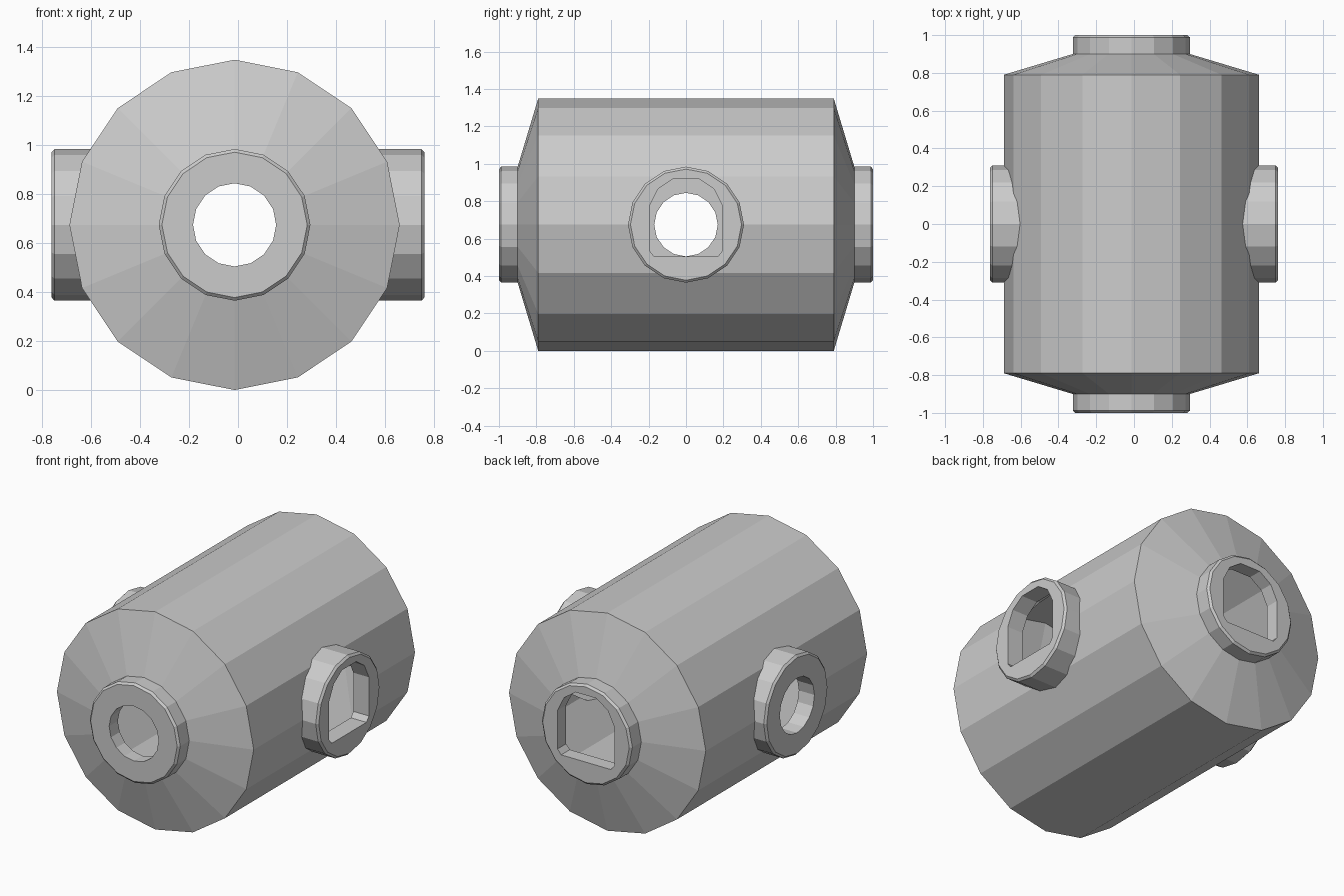
import bpy, bmesh
from math import sin, cos, pi

if "Cube" in bpy.data.objects:
    bpy.data.objects.remove(bpy.data.objects["Cube"])

CX, CZ, N = -0.014, 0.68, 16


def mesh_object(name, rings):
    """Closed solid skinned over equal-length rings of points, capped at both ends."""
    bm = bmesh.new()
    loops = [[bm.verts.new(p) for p in ring] for ring in rings]
    for a, b in zip(loops, loops[1:]):
        for i in range(len(a)):
            j = (i + 1) % len(a)
            bm.faces.new((a[i], a[j], b[j], b[i]))
    bm.faces.new(loops[0])
    bm.faces.new(loops[-1])
    bmesh.ops.recalc_face_normals(bm, faces=bm.faces)
    me = bpy.data.meshes.new(name)
    bm.to_mesh(me)
    bm.free()
    ob = bpy.data.objects.new(name, me)
    bpy.context.collection.objects.link(ob)
    return ob


def place(outline, axis, t):
    """Put a 2D outline in the plane at distance t along the x or y axis."""
    if axis == 'y':
        return [(CX + u, t, CZ + v) for u, v in outline]
    return [(t, u, CZ + v) for u, v in outline]


def circle(r):
    return [(r * sin(2 * pi * i / N), r * cos(2 * pi * i / N)) for i in range(N)]


# drum with sloped shoulders and a neck at each end
half = [(0.79, 0.675), (0.90, 0.31), (0.988, 0.31), (1.0, 0.297)]
profile = [(-t, r) for t, r in reversed(half)] + half
body = mesh_object("pipe_hub_shell", [place(circle(r), 'y', t) for t, r in profile])


def boolean(cutter, op):
    mod = body.modifiers.new(op.lower(), 'BOOLEAN')
    mod.operation = op
    mod.solver = 'EXACT'
    mod.object = cutter
    cutter.hide_render = True


helpers = []
# side necks
for s in (-1, 1):
    neck = mesh_object("side_neck", [place(circle(r), 'x', s * t) for t, r in
                                     ((0.45, 0.31), (0.75, 0.31), (0.762, 0.297))])
    boolean(neck, 'UNION')
    helpers.append(neck)

# round openings at front and left, arched flat-bottomed ones at back and right
right_half = [(0.07, 0.245), (0.15, 0.19), (0.195, 0.10), (0.195, -0.14), (0.17, -0.17)]
arch = right_half + [(-u, v) for u, v in reversed(right_half)]
for name, outline, axis, inner, outer in (
        ("front_hole", circle(0.17), 'y', -0.915, -1.1),
        ("back_hole", arch, 'y', 0.915, 1.1),
        ("left_hole", circle(0.17), 'x', -0.655, -0.9),
        ("right_hole", arch, 'x', 0.655, 0.9)):
    cutter = mesh_object(name, [place(outline, axis, inner), place(outline, axis, outer)])
    boolean(cutter, 'DIFFERENCE')
    helpers.append(cutter)

# bake the cuts
bpy.context.view_layer.update()
dg = bpy.context.evaluated_depsgraph_get()
baked = bpy.data.meshes.new_from_object(body.evaluated_get(dg))
body.modifiers.clear()
body.data = baked
for h in helpers:
    bpy.data.objects.remove(h)

# open the pocket floors so the shell is hollow right through
bm = bmesh.new()
bm.from_mesh(baked)
floors = [f for f in bm.faces
          if all(abs(abs(v.co.y) - 0.915) < 1e-3 for v in f.verts)
          or all(abs(abs(v.co.x) - 0.655) < 1e-3 for v in f.verts)
          and all(abs(v.co.y) < 0.25 and abs(v.co.z - CZ) < 0.26 for v in f.verts)]
bmesh.ops.delete(bm, geom=floors, context='FACES')
lift = min(v.co.z for v in bm.verts)
bmesh.ops.translate(bm, verts=bm.verts, vec=(0, 0, -lift))
bm.to_mesh(baked)
bm.free()
